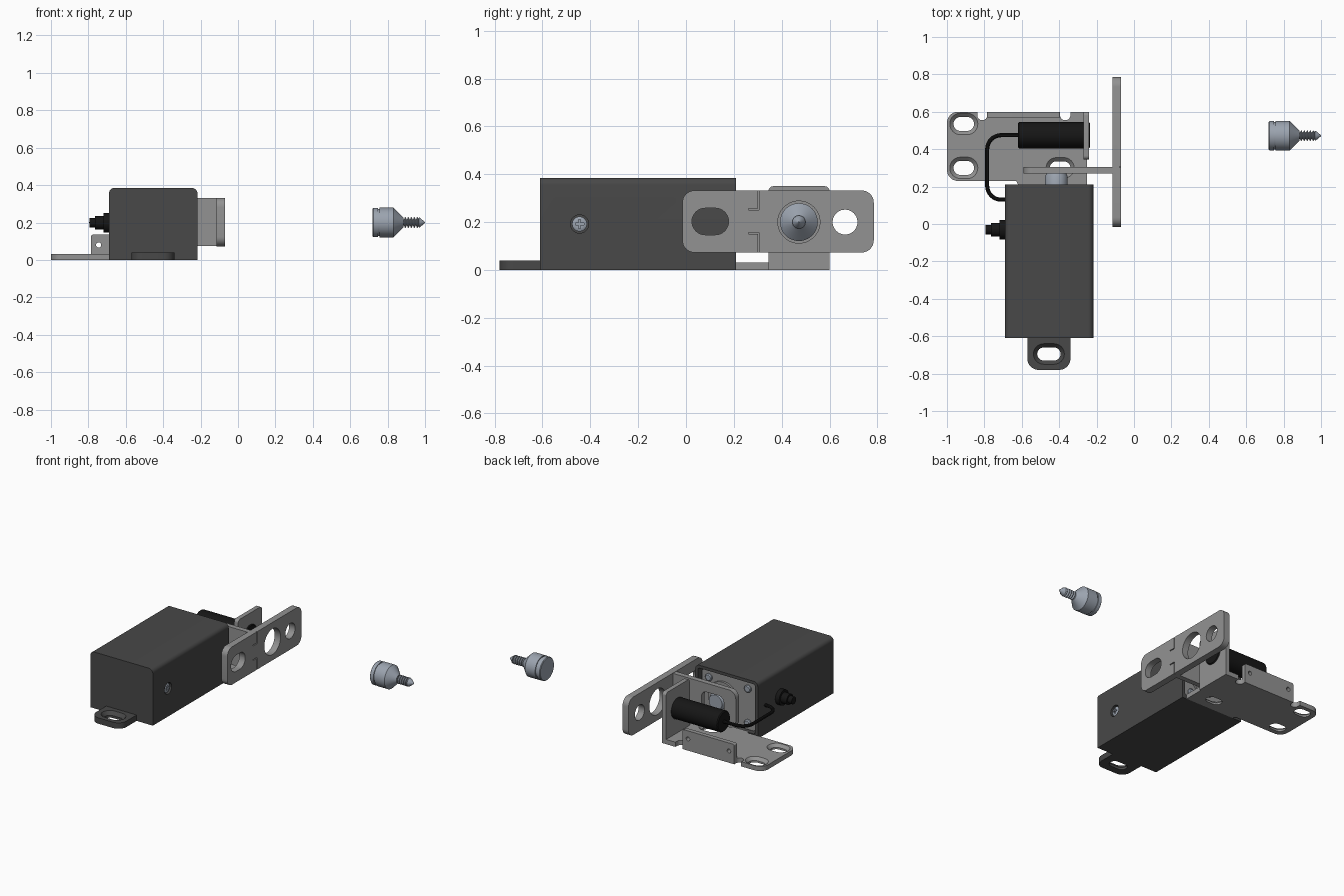
import bpy, bmesh, math

if "Cube" in bpy.data.objects:
    bpy.data.objects.remove(bpy.data.objects["Cube"])

N = 8  # segments per rounded corner


def material(name, r, g, b):
    m = bpy.data.materials.new(name)
    m.diffuse_color = (r, g, b, 1)
    m.use_nodes = True
    m.node_tree.nodes["Principled BSDF"].inputs["Base Color"].default_value = m.diffuse_color
    return m


DARK = material("dark_casing", 0.065, 0.065, 0.065)
BLACK = material("black_plastic", 0.008, 0.008, 0.008)
STEEL = material("bracket_steel", 0.29, 0.29, 0.29)
ZINC = material("zinc", 0.33, 0.37, 0.43)


def rr(u0, u1, v0, v1, r=0.0):
    """Rounded rectangle; r is one radius or four (bl, br, tr, tl)."""
    rs = r if isinstance(r, tuple) else (r,) * 4
    pts = []
    for i, (u, v, su, sv) in enumerate(((u0, v0, 1, 1), (u1, v0, -1, 1), (u1, v1, -1, -1), (u0, v1, 1, -1))):
        for k in range(N + 1):
            a = math.pi + (i + k / N) * math.pi / 2
            pts.append((u + rs[i] * (su + math.cos(a)), v + rs[i] * (sv + math.sin(a))))
    return pts


def circle(u, v, r, n=40):
    return [(u + r * math.cos(2 * math.pi * k / n), v + r * math.sin(2 * math.pi * k / n)) for k in range(n)]


def loft(name, axis, rings, mat=None):
    """Join outlines [(points, position along axis), ...] into a closed solid."""
    place = {'x': lambda u, v, w: (w, u, v), 'y': lambda u, v, w: (u, w, v), 'z': lambda u, v, w: (u, v, w)}[axis]
    bm = bmesh.new()
    loops = [[bm.verts.new(place(u, v, w)) for u, v in pts] for pts, w in rings]
    for a, b in zip(loops, loops[1:]):
        for i in range(len(a)):
            j = (i + 1) % len(a)
            bm.faces.new((a[i], a[j], b[j], b[i]))
    bm.faces.new(loops[0])
    bm.faces.new(loops[-1])
    bmesh.ops.remove_doubles(bm, verts=bm.verts, dist=1e-5)
    bmesh.ops.recalc_face_normals(bm, faces=bm.faces)
    me = bpy.data.meshes.new(name)
    bm.to_mesh(me)
    bm.free()
    ob = bpy.data.objects.new(name, me)
    bpy.context.collection.objects.link(ob)
    if mat:
        me.materials.append(mat)
    return ob


def slab(name, axis, pts, w0, w1, mat=None):
    return loft(name, axis, [(pts, w0), (pts, w1)], mat)


def turned(name, axis, u, v, profile, mat, n=40):
    return loft(name, axis, [(circle(u, v, r, n), w) for w, r in profile], mat)


def cut(ob, *cutters):
    for c in cutters:
        m = ob.modifiers.new("cut", 'BOOLEAN')
        m.operation, m.solver, m.object = 'DIFFERENCE', 'EXACT', c
    dg = bpy.context.evaluated_depsgraph_get()
    me = bpy.data.meshes.new_from_object(ob.evaluated_get(dg))
    ob.modifiers.clear()
    ob.data = me
    for c in cutters:
        bpy.data.objects.remove(c)


def slot(u, v, w, h, z_top):
    """Countersunk slot cutter for flat plates."""
    def ring(e):
        return rr(u - w / 2 - e, u + w / 2 + e, v - h / 2 - e, v + h / 2 + e, h / 2 + e - 1e-4)
    return loft("cutter", 'z', [(ring(0), -0.02), (ring(0), z_top * 0.4), (ring(0.02), z_top), (ring(0.02), z_top + 0.02)])


# Motor housing with open back end and screw recess
housing = slab("housing", 'y', rr(-0.69, -0.217, 0, 0.385, (0, 0, 0.03, 0.03)), -0.61, 0.21, DARK)
cut(housing,
    slab("cutter", 'y', rr(-0.67, -0.237, 0.025, 0.365, 0.015), 0.12, 0.3),
    slab("cutter", 'x', circle(-0.445, 0.192, 0.038), -0.235, -0.1))
screw = turned("side_screw", 'x', -0.445, 0.192, [(-0.24, 0.031), (-0.226, 0.031), (-0.221, 0.022)], ZINC)
cut(screw,
    slab("cutter", 'x', rr(-0.463, -0.427, 0.188, 0.196), -0.23, -0.2),
    slab("cutter", 'x', rr(-0.449, -0.441, 0.174, 0.21), -0.23, -0.2))

# Front mounting foot
foot = slab("front_foot", 'z', rr(-0.57, -0.34, -0.78, -0.61, (0.06, 0.06, 0, 0)), 0, 0.04, DARK)
cut(foot, slot(-0.455, -0.695, 0.125, 0.07, 0.04))

# Base plate with slots and bend-relief notches
q = rr(-1, -0.24, 0.23, 0.6, (0.06, 0, 0, 0.06))
outline = q[:N + 1] + [(-0.63, 0.23), (-0.62, 0.21), (-0.25, 0.21), (-0.25, 0.345), (-0.24, 0.345)] + q[2 * N + 2:]
base = slab("base_plate", 'z', outline, 0, 0.032, STEEL)
cut(base,
    slot(-0.91, 0.535, 0.11, 0.075, 0.032),
    slot(-0.91, 0.3, 0.11, 0.075, 0.032),
    slot(-0.395, 0.3, 0.11, 0.07, 0.032),
    slab("cutter", 'z', rr(-0.838, -0.785, 0.555, 0.7, (0.026, 0.026, 0, 0)), -0.1, 0.1),
    slab("cutter", 'z', rr(-0.395, -0.34, 0.555, 0.7, (0.026, 0.026, 0, 0)), -0.1, 0.1))

# Upturned flanges: low back one and tall sensor holder
back = slab("back_flange", 'y', rr(-0.785, -0.395, 0.03, 0.135, (0, 0, 0.01, 0.01)), 0.57, 0.6, STEEL)
cut(back, *[slab("cutter", 'y', circle(x, 0.08, 0.014, 20), 0.5, 0.7) for x in (-0.745, -0.435)])
holder = slab("sensor_holder", 'x', rr(0.345, 0.6, 0.03, 0.35, (0, 0, 0.02, 0.02)), -0.27, -0.24, STEEL)
cut(holder, slab("cutter", 'x', circle(0.475, 0.2, 0.071), -0.4, -0.1))

# Sensor and its cable
turned("sensor", 'x', 0.475, 0.2, [(-0.62, 0.064), (-0.614, 0.07), (-0.242, 0.07), (-0.235, 0.064)], BLACK)
p = rr(-0.785, -0.5, 0.13, 0.475, 0.075)
path = [(-0.6, 0.475)] + p[3 * N + 3:] + p[:N + 1] + [(-0.68, 0.13)]
cu = bpy.data.curves.new("sensor_cable", 'CURVE')
cu.dimensions, cu.bevel_depth, cu.bevel_resolution, cu.use_fill_caps = '3D', 0.011, 3, True
sp = cu.splines.new('POLY')
sp.points.add(len(path) - 1)
for pt, (x, y) in zip(sp.points, path):
    pt.co = (x, y, 0.2, 1)
tmp = bpy.data.objects.new("cable_path", cu)
bpy.context.collection.objects.link(tmp)
me = bpy.data.meshes.new_from_object(tmp.evaluated_get(bpy.context.evaluated_depsgraph_get()))
bpy.data.objects.remove(tmp)
me.materials.clear()
me.materials.append(BLACK)
bpy.context.collection.objects.link(bpy.data.objects.new("sensor_cable", me))

# Cable gland on the housing side
turned("cable_gland", 'x', -0.03, 0.198, [(-0.795, 0.025), (-0.765, 0.025), (-0.765, 0.036), (-0.72, 0.036),
                                          (-0.72, 0.052), (-0.685, 0.052)], BLACK, 24)

# Motor mounting plate, its screws and the shaft
slab("motor_plate", 'y', rr(-0.655, -0.25, 0.03, 0.355, 0.02), 0.155, 0.185, STEEL)
for i, x in enumerate((-0.6, -0.305)):
    for j, z in enumerate((0.075, 0.31)):
        turned(f"motor_screw_{i}{j}", 'y', x, z, [(0.18, 0.025), (0.193, 0.025), (0.198, 0.018)], ZINC, 20)
turned("motor_boss", 'y', -0.415, 0.2, [(0.18, 0.11), (0.2, 0.11)], STEEL)
turned("motor_shaft", 'y', -0.415, 0.2, [(0.19, 0.06), (0.255, 0.06), (0.275, 0.05)], ZINC)

# Moving arm and strike plate
arm = slab("arm", 'y', rr(-0.59, -0.11, 0.075, 0.33, (0.05, 0, 0, 0.05)), 0.27, 0.305, STEEL)
cut(arm, slab("cutter", 'y', rr(-0.5, -0.33, 0.13, 0.27, 0.04), 0.2, 0.4))
strike = slab("strike_plate", 'x', rr(-0.015, 0.785, 0.073, 0.332, 0.05), -0.115, -0.07, STEEL)
cut(strike,
    slab("cutter", 'x', rr(0.025, 0.178, 0.147, 0.258, 0.055), -0.2, 0),
    slab("cutter", 'x', circle(0.472, 0.2, 0.088), -0.2, 0),
    slab("cutter", 'x', circle(0.665, 0.2, 0.052), -0.2, 0),
    *[slab("cutter", 'x', rr(0.262, 0.306, z, z + 0.006), -0.078, 0) for z in (0.15, 0.25)],
    *[slab("cutter", 'x', rr(0.302, 0.308, a, b), -0.078, 0) for a, b in ((0.06, 0.1505), (0.2555, 0.345))])

# Separate catch stud: grooved head, taper and threaded screw
profile = [(0.72, 0.074), (0.724, 0.078), (0.748, 0.078), (0.748, 0.073), (0.756, 0.073), (0.756, 0.079),
           (0.832, 0.079), (0.885, 0.026), (0.885, 0.017)]
for k in range(5):
    x = 0.888 + k * 0.016
    profile += [(x, 0.017), (x + 0.005, 0.029), (x + 0.008, 0.029), (x + 0.013, 0.017)]
profile += [(0.967, 0.027), (0.973, 0.025), (1.0, 0.002)]
turned("catch_stud", 'x', 0.472, 0.2, profile, ZINC)

# Smooth curved sides, keep edges sharp
for ob in bpy.context.collection.objects:
    ob.select_set(True)
    bpy.context.view_layer.objects.active = ob
bpy.ops.object.shade_smooth_by_angle(angle=math.radians(30))
